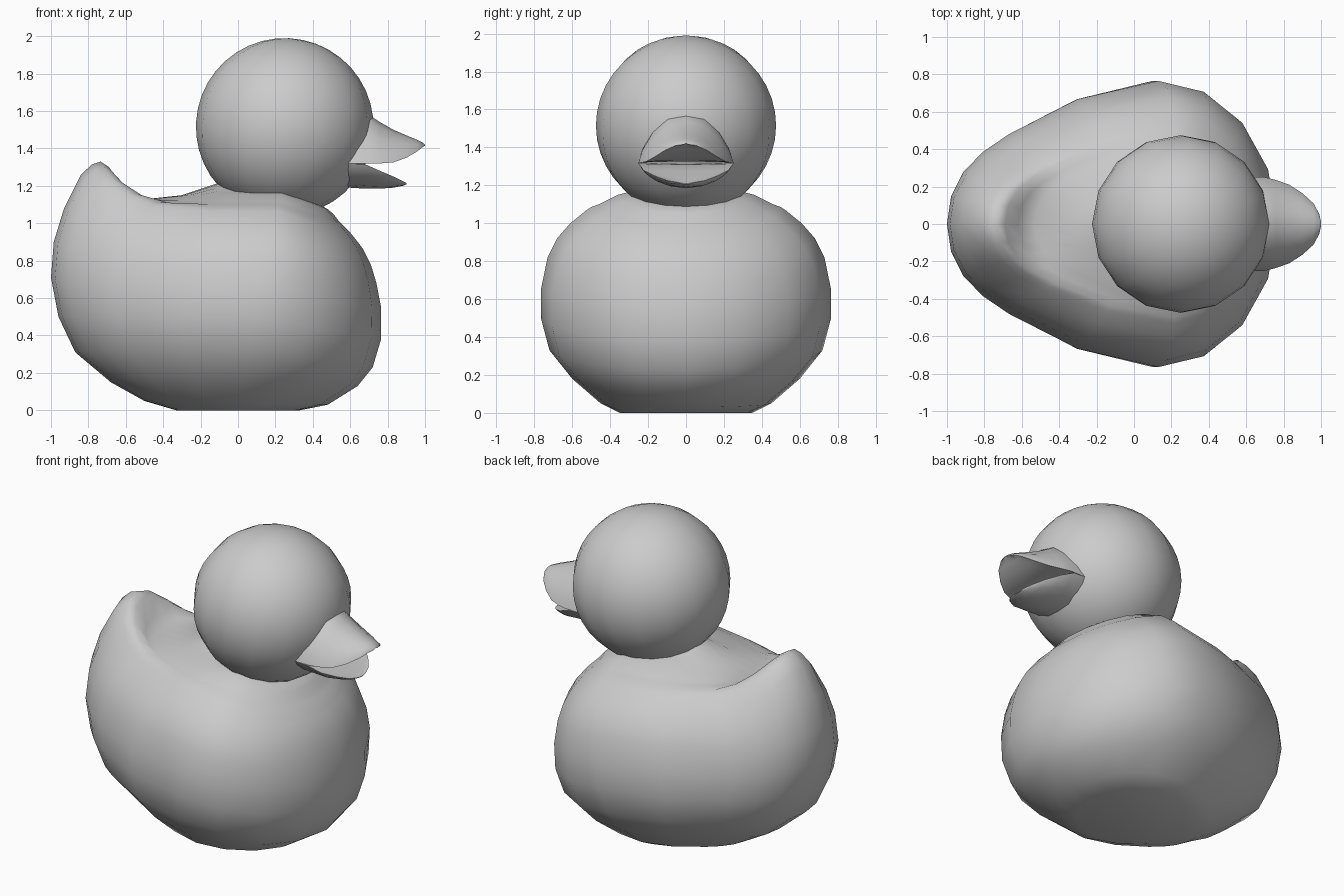
import bpy
import bmesh
from math import cos, sin, pi, radians
from mathutils import Matrix, Vector

start_cube = bpy.data.objects.get("Cube")
if start_cube:
    bpy.data.objects.remove(start_cube, do_unlink=True)

# One plain grey for the whole toy
grey = bpy.data.materials.new("plain grey")
grey.use_nodes = True
COLOUR = (0.6, 0.6, 0.6, 1)
grey.diffuse_color = COLOUR
grey.node_tree.nodes["Principled BSDF"].inputs["Base Color"].default_value = COLOUR


def finish(bm, name, sharp_angle):
    """Turn a bmesh into a smooth shaded grey object."""
    bmesh.ops.recalc_face_normals(bm, faces=bm.faces)
    mesh = bpy.data.meshes.new(name)
    bm.to_mesh(mesh)
    bm.free()
    mesh.materials.append(grey)
    part = bpy.data.objects.new(name, mesh)
    bpy.context.collection.objects.link(part)
    bpy.ops.object.select_all(action="DESELECT")
    part.select_set(True)
    bpy.context.view_layer.objects.active = part
    bpy.ops.object.shade_smooth_by_angle(angle=radians(sharp_angle))
    return part


def loft(name, rings, sharp_angle):
    """Skin a list of closed rings and cap both ends."""
    bm = bmesh.new()
    loops = [[bm.verts.new(point) for point in ring] for ring in rings]
    for lower, upper in zip(loops, loops[1:]):
        for i in range(len(lower)):
            j = (i + 1) % len(lower)
            bm.faces.new((lower[i], lower[j], upper[j], upper[i]))
    bm.faces.new(loops[0])
    bm.faces.new(loops[-1])
    return finish(bm, name, sharp_angle)


# Body rings: back x, back z, half width, side z, front x, front z
BODY = [
    (-.33, 0, .35, 0, .33, 0),
    (-.5, .05, .45, .05, .48, .03),
    (-.68, .15, .6, .18, .64, .13),
    (-.87, .31, .72, .33, .72, .23),
    (-.96, .5, .765, .5, .765, .38),
    (-1, .71, .765, .65, .765, .55),
    (-.985, .9, .73, .82, .74, .68),
    (-.93, 1.08, .68, .92, .71, .78),
    (-.84, 1.26, .61, 1, .67, .86),
    (-.78, 1.315, .56, 1.04, .64, .9),
    (-.735, 1.33, .53, 1.065, .62, .925),
    (-.69, 1.3, .5, 1.085, .6, .95),
    (-.62, 1.18, .46, 1.1, .57, .98),
    (-.53, 1.125, .42, 1.12, .54, 1.01),
    (-.3, 1.15, .36, 1.15, .51, 1.05),
    (-.12, 1.21, .3, 1.165, .48, 1.075),
    (0, 1.22, .2, 1.18, .4, 1.12),
]

# Sixteen sides, with a few extra ones where the tail rises
STEPS = sorted(list(range(16)) + [6.5, 7.5, 8.5, 9.5])


def body_ring(back_x, back_z, width, side_z, front_x, front_z):
    centre = 0.2 * side_z
    ring = []
    for step in STEPS:
        angle = step * pi / 8
        c, y = cos(angle), width * sin(angle)
        if c > 0:
            x = centre + (front_x - centre) * c
            z = side_z + (front_z - side_z) * c
        else:
            # The flanks pinch in toward a narrow upturned tail
            y *= 1 - 0.45 * c * c * (1 - c * c)
            x = centre - (back_x - centre) * c
            z = side_z + (back_z - side_z) * c ** 6
        ring.append((x, y, z))
    return ring


loft("body", [body_ring(*row) for row in BODY], 50)

# Head: a tilted ball sunk into the neck opening
bm = bmesh.new()
bmesh.ops.create_uvsphere(bm, u_segments=16, v_segments=20, radius=0.475)
hidden = [v for v in bm.verts if v.co.z < -0.46]
bmesh.ops.delete(bm, geom=hidden, context="VERTS")
bmesh.ops.rotate(bm, verts=bm.verts, matrix=Matrix.Rotation(radians(12), 3, "Y"))
bmesh.ops.translate(bm, verts=bm.verts, vec=Vector((0.25, 0, 1.515)))
finish(bm, "head", 60)


def bill_ring(x, width, top, edge, bottom):
    """Lens shaped section: curved above and below a common edge height."""
    ring = []
    for i in range(16):
        angle = i * pi / 8
        across, rise = cos(angle), abs(sin(angle))
        crown = top if sin(angle) > 0 else bottom
        ring.append((x, width * across, edge + (crown - edge) * rise ** 1.5))
    return ring


# Upper bill: x, half width, crown z, lip z
UPPER = [
    (.53, .25, 1.62, 1.32),
    (.7, .25, 1.58, 1.32),
    (.76, .235, 1.54, 1.32),
    (.83, .21, 1.5, 1.325),
    (.9, .165, 1.47, 1.35),
    (.96, .11, 1.445, 1.385),
    (.99, .055, 1.43, 1.41),
    (1, .012, 1.42, 1.415),
]
loft("upper_bill", [bill_ring(x, w, top, lip, lip + 0.005) for x, w, top, lip in UPPER], 50)

# Lower bill: x, half width, lip z, underside z
LOWER = [
    (.45, .22, 1.32, 1.19),
    (.6, .25, 1.32, 1.19),
    (.68, .25, 1.315, 1.185),
    (.76, .225, 1.28, 1.185),
    (.83, .165, 1.25, 1.19),
    (.88, .1, 1.225, 1.2),
    (.9, .04, 1.215, 1.207),
]
loft("lower_bill", [bill_ring(x, w, lip - 0.005, lip, under) for x, w, lip, under in LOWER], 50)
